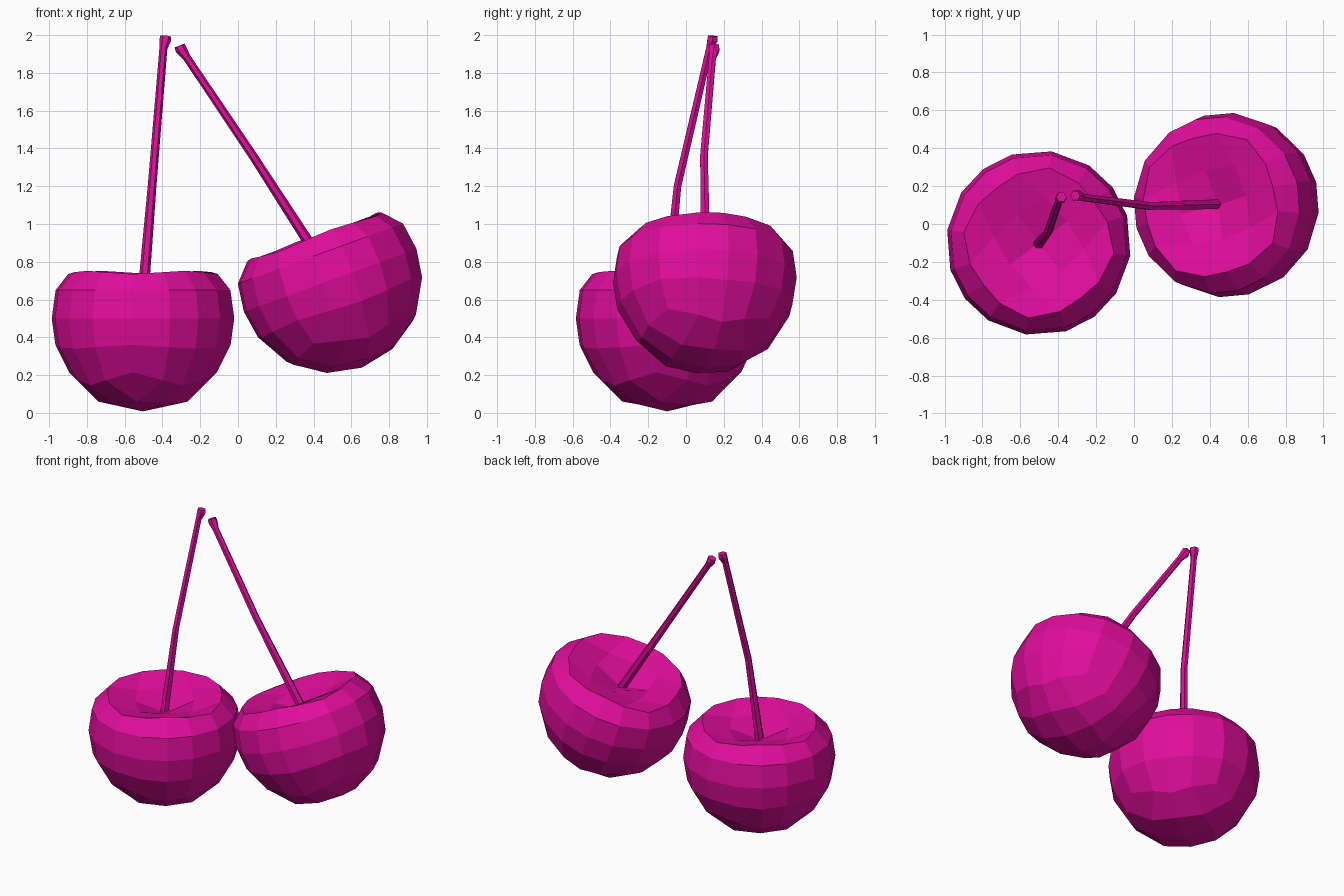
import bpy, bmesh, math
from mathutils import Matrix, Vector

if "Cube" in bpy.data.objects:
    bpy.data.objects.remove(bpy.data.objects["Cube"])

magenta = bpy.data.materials.new("magenta")
magenta.diffuse_color = (0.75, 0.004, 0.33, 1)
magenta.use_nodes = True
magenta.node_tree.nodes["Principled BSDF"].inputs["Base Color"].default_value = magenta.diffuse_color

# Profile of each grid ring: (radius, height) at side middles and at corners
SIDE = {1.0: ((.365, .752), (.40, .735)), .5: ((.467, .65), (.467, .65)),
        0.0: ((.488, .50), (.488, .50)), -.5: ((.462, .34), (.468, .36)),
        -1.0: ((.345, .145), (.395, .215))}
TOP_INNER = ((.19, .70), (.24, .70))
BOTTOM_INNER = ((.19, .045), (.24, .06))
DIP, BASE = .62, .008


def cherry(name, spin, matrix):
    """Gridded cube rounded into a fruit with a dimpled top."""
    bm = bmesh.new()
    bmesh.ops.create_cube(bm, size=2)
    bmesh.ops.subdivide_edges(bm, edges=bm.edges[:], cuts=3, use_grid_fill=True)
    for v in bm.verts:
        x, y, z = (round(c * 2) / 2 for c in v.co)
        m = max(abs(x), abs(y))
        if m == 0:
            v.co = (0, 0, DIP if z > 0 else BASE)
            continue
        mid, corner = SIDE[z] if m == 1 else (TOP_INNER if z > 0 else BOTTOM_INNER)
        a = math.atan2(y, x)
        quarter = round(a / (math.pi / 2)) * math.pi / 2
        if abs(x) == abs(y):
            w = 1
        else:
            off = a - quarter
            w = .4 if abs(off) > .1 else 0
            a = quarter + off * .75
        r = mid[0] + (corner[0] - mid[0]) * w
        h = mid[1] + (corner[1] - mid[1]) * w
        v.co = (r * math.cos(a + spin), r * math.sin(a + spin), h)
    bm.transform(matrix)
    bmesh.ops.recalc_face_normals(bm, faces=bm.faces[:])
    me = bpy.data.meshes.new(name)
    bm.to_mesh(me)
    bm.free()
    me.materials.append(magenta)
    bpy.context.collection.objects.link(bpy.data.objects.new(name, me))


def stem(name, points, radii, sides=6):
    """Thin faceted tube with a flared cut end."""
    bm = bmesh.new()
    pts = [Vector(p) for p in points]
    rings = []
    for i, (p, r) in enumerate(zip(pts, radii)):
        d = pts[min(i + 1, len(pts) - 1)] - pts[max(i - 1, 0)]
        d.normalize()
        u = d.cross(Vector((0, 1, 0))).normalized()
        w = d.cross(u)
        rings.append([bm.verts.new(p + r * (u * math.cos(t) + w * math.sin(t)))
                      for t in (k * math.tau / sides for k in range(sides))])
    for a, b in zip(rings, rings[1:]):
        for k in range(sides):
            n = (k + 1) % sides
            bm.faces.new((a[k], a[n], b[n], b[k]))
    bm.faces.new(rings[0])
    bm.faces.new(rings[-1])
    bmesh.ops.recalc_face_normals(bm, faces=bm.faces[:])
    me = bpy.data.meshes.new(name)
    bm.to_mesh(me)
    bm.free()
    me.materials.append(magenta)
    bpy.context.collection.objects.link(bpy.data.objects.new(name, me))


# Fruits: one upright, one tilted toward it
cherry("left_cherry", math.radians(37), Matrix.Translation((-.503, -.1, 0)))
cherry("right_cherry", math.radians(15),
       Matrix.Translation((.505, .1, .655)) @ Matrix.Rotation(math.radians(-20), 4, 'Y')
       @ Matrix.Translation((0, 0, -.45)))

# Stems leaning together at the top
R = (.03, .023, .021, .031, .028)
stem("left_stem", [(-.505, -.105, .6), (-.455, -.045, 1.2), (-.395, .125, 1.93),
                   (-.385, .14, 1.975), (-.383, .142, 1.995)], R)
stem("right_stem", [(.46, .105, .77), (.08, .095, 1.36), (-.27, .14, 1.88),
                    (-.302, .15, 1.925), (-.31, .15, 1.945)], R)
